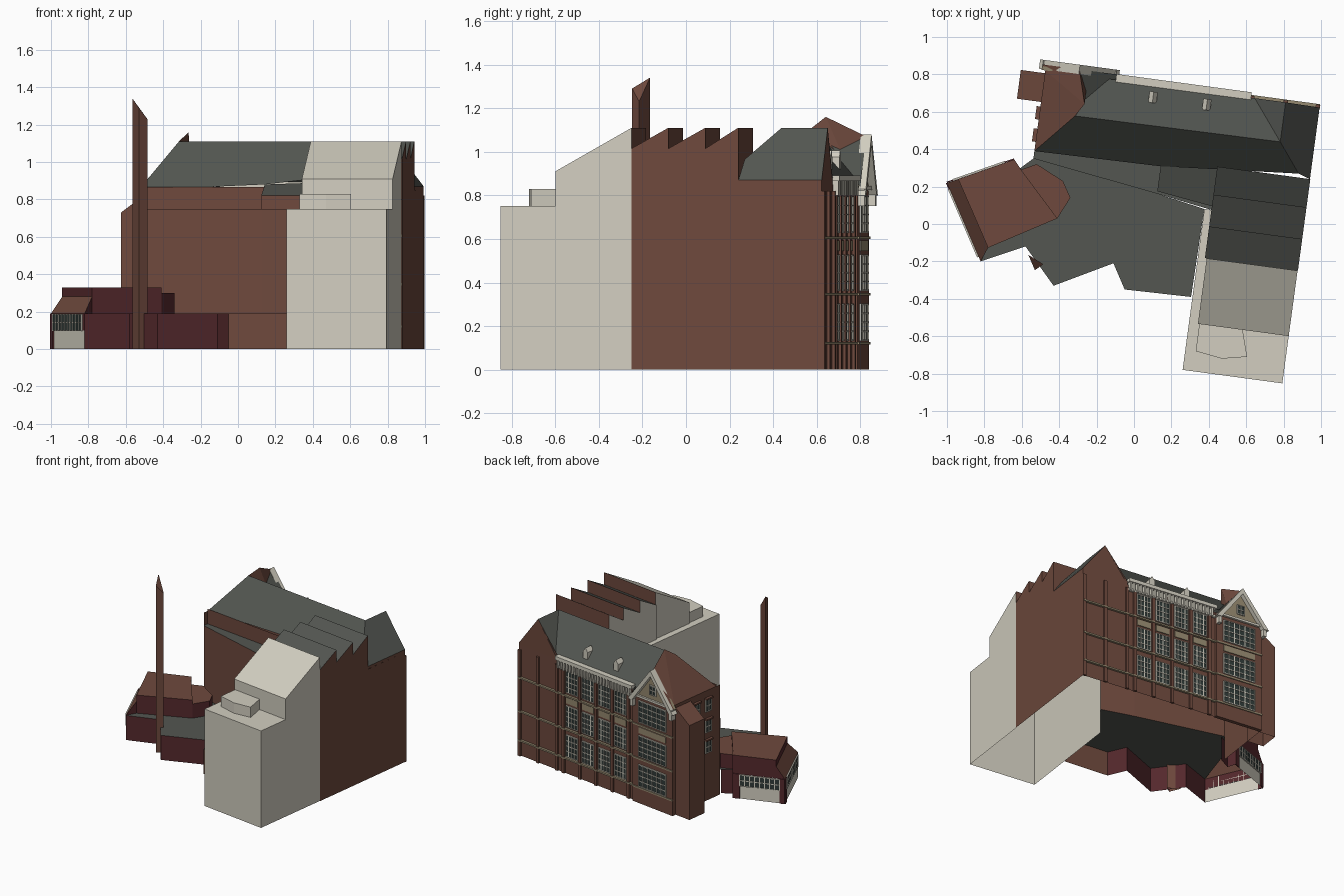
import bpy, bmesh, math
from mathutils import Vector

cube = bpy.data.objects.get("Cube")
if cube:
    bpy.data.objects.remove(cube)


def material(name, rgb):
    lin = [(c / 255 / 12.92) if c < 11 else ((c / 255 + 0.055) / 1.055) ** 2.4 for c in rgb]
    m = bpy.data.materials.new(name)
    m.use_nodes = True
    m.diffuse_color = (*lin, 1)
    m.node_tree.nodes["Principled BSDF"].inputs["Base Color"].default_value = (*lin, 1)
    return m


BRICK = material("brown brick", (110, 73, 61))
MAROON = material("maroon brick", (84, 40, 44))
PALE = material("pale render", (210, 206, 192))
SLATE = material("grey slate", (83, 86, 81))
TAN = material("tan stone", (150, 138, 112))
GLASS = material("dark glass", (48, 58, 56))

# Main block axes are turned slightly from the world axes
A = math.radians(7.7)
C, S = math.cos(A), math.sin(A)


def L(u, v, *z):
    return (u * C + v * S, v * C - u * S, *z)


def part(name, *groups):
    """One object from (material, faces) groups."""
    bm = bmesh.new()
    mesh = bpy.data.meshes.new(name)
    for mat, faces in groups:
        if mat.name not in mesh.materials:
            mesh.materials.append(mat)
        idx = mesh.materials.find(mat.name)
        for pts in faces:
            bm.faces.new([bm.verts.new(p) for p in pts]).material_index = idx
    bmesh.ops.remove_doubles(bm, verts=bm.verts, dist=0.0002)
    bmesh.ops.recalc_face_normals(bm, faces=bm.faces)
    bm.to_mesh(mesh)
    bm.free()
    ob = bpy.data.objects.new(name, mesh)
    bpy.context.collection.objects.link(ob)


def wall(path, z0, z1):
    return [[(*p, z0), (*q, z0), (*q, z1), (*p, z1)] for p, q in zip(path, path[1:])]


def cap(path, z):
    return [[(*p, z) for p in path]]


def loc(*pts):
    return [L(*p) for p in pts]


def slab(p, q, z0, z1, a, b):
    """Box along p-q, reaching from offset a to b outward."""
    d = (Vector(q) - Vector(p)).normalized()
    n = Vector((d.y, -d.x))
    c = [tuple(Vector(e) + n * o) for e, o in ((p, a), (q, a), (q, b), (p, b))]
    return wall(c + c[:1], z0, z1) + cap(c, z0) + cap(c, z1)


def fslab(u0, u1, z0, z1, v0, v1):
    return slab(L(u1, 0), L(u0, 0), z0, z1, v0, v1)


def window(name, p, q, z0, z1, nx, nz, off=0.0, w=0.006):
    """Glass plate with a grid of pale bars."""
    P, Q = Vector(p), Vector(q)
    d = (Q - P).normalized()
    bars = []
    for i in range(nx + 1):
        m = P.lerp(Q, i / nx)
        bars += slab(m - d * w / 2, m + d * w / 2, z0, z1, off, off + 0.009)
    for i in range(nz + 1):
        z = z0 + (z1 - z0) * i / nz
        bars += slab(p, q, z - w / 2, z + w / 2, off, off + 0.009)
    part(name, (GLASS, slab(p, q, z0, z1, off, off + 0.005)), (PALE, bars))


# Main block walls
part("main_walls", (BRICK,
     wall(loc((.903, -.13), (.9, .75), (-.58, .75), (-.58, .275)), 0, .85)
     + wall(loc((.9, .36), (.9, .75)), .85, .87)
     + [[L(.9, .75, .85), L(.9, .75, .87), L(.716, .753, 1.11), L(.53, .75, .88), L(.53, .75, .85)]]
     + wall(loc((-.58, .275), (.107, .176), (.362, .13)), .19, .75)
     + wall(loc((-.58, .315), (.1, .325)), .75, .865)))
part("strip_roof", (SLATE, cap(loc((-.58, .275), (.107, .176), (.4, .13), (.4, .34), (-.58, .32)), .75)))
part("roof_box",
     (BRICK, wall(loc((.1, .33), (.1, .19), (.4, .15)), .75, .82)
      + [[L(.1, .19, .82), L(.1, .33, .82), L(.1, .33, .88)]]),
     (SLATE, [[L(.1, .19, .82), L(.4, .15, .82), L(.4, .35, .89), L(.1, .33, .88)]]))

# Main roof with cross gable at the +x end and brick hip at the other
r0, r1 = L(-.39, .53, 1.11), L(.716, .54, 1.11)
gable, valley, hip = L(.716, .753, 1.11), L(.55, .753, .88), L(.836, .385, .965)
part("main_roof", (SLATE, [
    [L(-.58, .315, .85), L(.1, .325, .88), hip, r1, r0],
    [L(-.39, .75, .88), valley, r1, r0],
    [valley, gable, r1],
    [L(.9, .364, .87), L(.9, .75, .87), gable, r1, hip]]))
peak = L(-.348, .6, 1.16)
ped_top, ped_back = L(-.4, .78, 1.07), L(-.4, .57, 1.07)
part("brick_hip", (BRICK, [
    [L(-.58, .315, .85), r0, peak], [L(-.58, .315, .85), peak, L(-.58, .75, .85)],
    [L(-.58, .75, .85), peak, ped_top], [L(-.6, .78, .83), L(-.58, .75, .85), ped_top],
    [r0, peak, L(-.348, .68, .98), L(-.348, .54, 1.08)], [peak, ped_top, L(-.348, .68, .98)]]))
part("pediment_roof", (SLATE, [[L(-.2, .78, .84), ped_top, ped_back, L(-.2, .73, .89)]]))

# Pale front wing: low block, sloped block and box on its terrace
side = [(-.738, 0), (-.13, 0), (-.13, 1.11), (-.483, .91), (-.483, .75), (-.738, .75)]
part("pale_wing", (PALE,
     [[L(.9, v, z) for v, z in side],
      [L(.41, v, z) for v, z in ((-.483, .75), (-.483, .91), (-.13, 1.11), (-.13, .75))]]
     + wall(loc((.9, -.738), (.362, -.738), (.362, .13)), 0, .75)
     + cap(loc((.9, -.738), (.9, -.483), (.41, -.483), (.41, .13), (.362, .13), (.362, -.738)), .75)
     + wall(loc((.41, -.483), (.9, -.483)), .75, .91)
     + [[L(.41, -.483, .91), L(.9, -.483, .91), L(.9, -.13, 1.11), L(.41, -.13, 1.11)]]))
box = [(.35, -.53), (.33, -.68), (.47, -.72), (.605, -.71), (.58, -.56)]
part("terrace_box", (PALE, wall(box + box[:1], .75, .83) + cap(box, .83)))

# Sawtooth roof
steps = [-.13, .041, .212, .364]
brick, slate, pale = wall(loc((.9, -.13), (.41, -.13)), 1.01, 1.11), [], []
for v0, v1 in zip(steps, steps[1:]):
    prof = [(v0, 1.015), (v1, 1.11), (v1, .75), (v0, .75)]
    brick.append([L(.902, v, z) for v, z in prof])
    pale.append([L(.4, v, z) for v, z in prof])
    slate.append([L(.4, v0, 1.015), L(.902, v0, 1.015), L(.902, v1, 1.11), L(.4, v1, 1.11)])
    brick += wall(loc((.902, v1), (.4, v1)), 1.015 if v1 < .3 else .8, 1.11)
part("sawtooth", (BRICK, brick), (SLATE, slate), (PALE, pale))

# Low front wing with folded wall line
low = [(-.82, -.2), (-.58, -.12), (-.43, -.33), (-.11, -.21), (-.05, -.35), (.305, -.39)]
part("low_wing", (MAROON, wall(low[:5], 0, .19)), (BRICK, wall(low[4:], 0, .19)),
     (SLATE, cap(low + [L(.362, .13), L(.107, .176), L(-.58, .275), (-.62, .29), (-.72, .1)], .19)))

# Corner pavilion
a, b, c, e, f = (-1, .22), (-.82, -.2), (-.64, .345), (-.81, -.14), (-.41, .03)
a2, b2 = (-.94, .24), (-.78, -.127)
tail = [(-.41, .03), (-.34, .14), (-.38, .23), (-.52, .32), (-.62, .285)]
part("pavilion",
     (PALE, wall([b, a, c], 0, .1)),
     (MAROON, wall([b, a, c, (-.62, .285), (-.53, .33)], .1, .19) + wall([c, (-.62, .285), (-.53, .33)], 0, .1)
      + wall([a2, b2], .28, .33) + wall([b2, f, (-.6, .285), c, a2], .19, .33)
      + wall(tail, .19, .3) + [[(*a, .19), (*a2, .19), (*a2, .28)], [(*b, .19), (*b2, .19), (*b2, .28)]]),
     (BRICK, [[(*a, .19), (*b, .19), (*b2, .28), (*a2, .28)]]
      + cap([a2, b2, f, (-.6, .285), c], .33) + cap(tail, .3)))
window("pavilion_side_glazing", (-.985, .185), (-.832, -.172), .1, .185, 10, 2)
window("pavilion_back_glazing", (-.69, .328), (-.965, .232), .1, .185, 8, 2)
part("pavilion_posts", (MAROON, slab(c, (-.69, .328), 0, .19, 0, .006) + slab((-.965, .232), a, 0, .19, 0, .006)
     + slab(a, (-.985, .185), 0, .19, 0, .006)))

# Triangular chimney with slanted top
tri = [(-.565, -.165, 1.34), (-.485, -.215, 1.23), (-.53, -.247, 1.29)]
part("chimney", (BRICK, [tri] + [[(*p[:2], 0), (*q[:2], 0), q, p] for p, q in zip(tri, tri[1:] + tri[:1])]))

# Corner turret
tu = [(-.71, .58), (-.575, .58), (-.575, .735), (-.71, .735)]
tt = [.73, .83, .83, .73]
ttop = [L(*p, z) for p, z in zip(tu, tt)]
part("turret", (BRICK, [ttop] + [[L(*tu[i], 0), L(*tu[i - 1], 0), ttop[i - 1], ttop[i]] for i in range(4)]))

# Back facade: projecting bay, piers, courses
part("pediment_bay", (BRICK, fslab(-.58, -.2, 0, .84, .74, .768)))
piers = []
for u in (.89, .716, .535, .47, .315, .16, .005, -.15):
    piers += fslab(u - .012, u + .012, 0, .82, .745, .764)
part("facade_piers", (BRICK, piers))
courses = []
for z in (.115, .34, .6):
    courses += fslab(-.2, .9, z, z + .012, .745, .768) + fslab(-.58, -.2, z, z + .012, .76, .775)
part("string_courses", (TAN, courses))

# Back windows and spandrel panels
rows = [(.135, .3), (.365, .525), (.63, .795)]
panels = fslab(-.52, -.26, .545, .592, .765, .774)
for i, u in enumerate((.393, .238, .083, -.072)):
    panels += fslab(u - .055, u + .055, .545, .592, .748, .757)
    for j, (z0, z1) in enumerate(rows):
        window(f"back_window_{i}_{j}", L(u + .055, .75), L(u - .055, .75), z0, z1, 4, 4)
for j, (z0, z1) in enumerate(rows):
    window(f"bay_window_{j}", L(-.26, .768), L(-.52, .768), z0, z1, 6, 4)
part("spandrel_panels", (TAN, panels))

# Cornice with brackets
cornice = fslab(-.2, .53, .865, .892, .735, .782) + fslab(-.2, .53, .80, .82, .745, .765)
for i in range(24):
    u = -.17 + i * .0295
    cornice += fslab(u, u + .013, .8, .868, .745, .776)
part("cornice", (PALE, cornice))


# Pediment: tympanum, sloping rakes, end brackets, small window
def extrude(poly, v0, v1):
    f0, f1 = ([L(u, v, z) for u, z in poly] for v in (v0, v1))
    return [f0, f1] + [[f0[i - 1], f0[i], f1[i], f1[i - 1]] for i in range(len(poly))]


part("tympanum", (TAN, extrude([(-.2, .83), (-.4, 1.06), (-.6, .83)], .75, .771)))
rakes = []
for s in (-1, 1):
    rakes += extrude([(-.4 + s * .215, .80), (-.4, 1.08), (-.4, 1.035), (-.4 + s * .175, .80)], .755, .805)
    rakes += fslab(-.4 + s * .185 - .013, -.4 + s * .185 + .013, .75, .83, .755, .80)
part("pediment_rakes", (PALE, rakes + fslab(-.57, -.23, .825, .842, .755, .785)))
window("pediment_window", L(-.37, .772), L(-.43, .772), .88, .95, 2, 2)

# Roof vents
for i, u in enumerate((.01, .30)):
    part(f"roof_vent_{i}", (PALE, extrude([(u - .022, .92), (u + .022, .92), (u + .022, .975),
                                           (u, 1.005), (u - .022, .975)], .655, .715)))

# Side windows on the end wall
for i, v in enumerate((.4, .52)):
    for j, z in enumerate((.37, .53, .69)):
        window(f"side_window_{i}_{j}", L(-.58, v + .03), L(-.58, v - .03), z, z + .09, 2, 2)
        part(f"side_hood_{i}_{j}", (BRICK, slab(L(-.58, v + .035), L(-.58, v - .035), z + .095, z + .107, 0, .02)))
